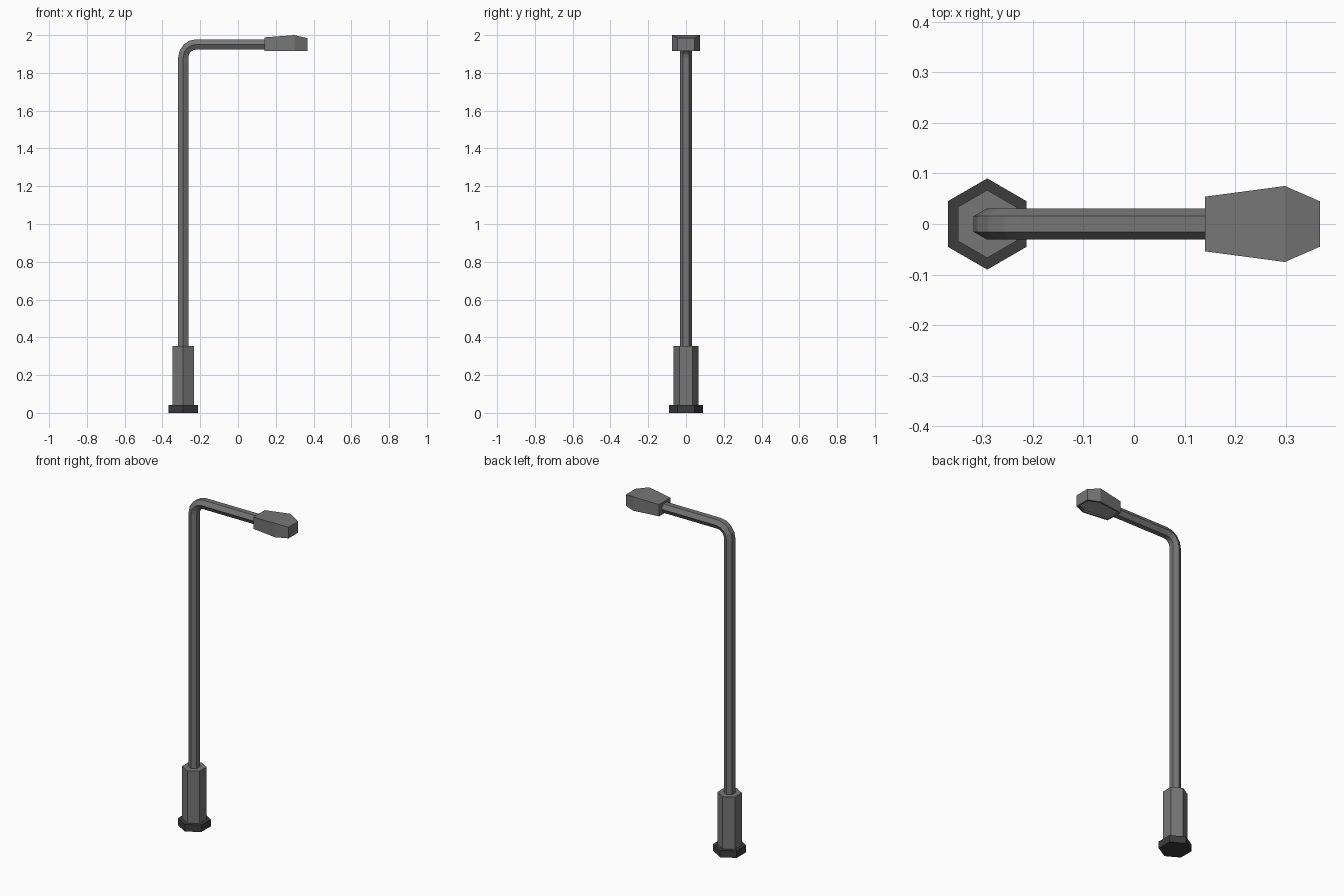
import bpy, bmesh, math
from mathutils import Vector

if "Cube" in bpy.data.objects:
    bpy.data.objects.remove(bpy.data.objects["Cube"])


def material(name, v):
    m = bpy.data.materials.new(name)
    m.diffuse_color = (v, v, v, 1)
    m.use_nodes = True
    m.node_tree.nodes["Principled BSDF"].inputs["Base Color"].default_value = m.diffuse_color
    return m


STEEL = material("grey steel", 0.18)
DARK = material("dark iron", 0.045)
GLASS = material("lamp lens grey", 0.35)
POLE_X = -0.29


def finish(name, bm, *mats):
    bmesh.ops.recalc_face_normals(bm, faces=bm.faces)
    me = bpy.data.meshes.new(name)
    bm.to_mesh(me)
    bm.free()
    for m in mats:
        me.materials.append(m)
    ob = bpy.data.objects.new(name, me)
    bpy.context.collection.objects.link(ob)
    return ob


def hex_tube(name, radius, path, mat):
    """Hexagon swept along (x, z, tilt) stations; corners point along y."""
    bm = bmesh.new()
    rings = []
    for x, z, tilt in path:
        ring = []
        for i in range(6):
            a = math.radians(60 * i)
            y, u = radius * math.cos(a), radius * math.sin(a)
            ring.append(bm.verts.new((x - u * math.cos(tilt), y, z + u * math.sin(tilt))))
        rings.append(ring)
    for a, b in zip(rings, rings[1:]):
        for i in range(6):
            j = (i + 1) % 6
            bm.faces.new((a[i], a[j], b[j], b[i]))
    bm.faces.new(rings[0])
    bm.faces.new(rings[-1])
    return finish(name, bm, mat)


# Base plate and sleeve
hex_tube("base_plate", 0.09, [(POLE_X, 0, 0), (POLE_X, 0.042, 0)], DARK)
hex_tube("base_sleeve", 0.067, [(POLE_X, 0.042, 0), (POLE_X, 0.355, 0)], STEEL)

# Pole bending into the horizontal arm
BEND, ARM_Z = 0.07, 1.951
path = [(POLE_X, 0.355, 0)]
for i in range(5):
    t = math.pi / 2 * i / 4
    path.append((POLE_X + BEND * (1 - math.cos(t)), ARM_Z - BEND + BEND * math.sin(t), t))
path.append((0.145, ARM_Z, math.pi / 2))
hex_tube("pole_and_arm", 0.031, path, STEEL)

# Lamp head: x, half width, top height
sections = [(0.14, 0.054, 1.988), (0.298, 0.075, 2.0), (0.367, 0.045, 1.984)]
BOTTOM = 1.917
bm = bmesh.new()
loops = []
for x, w, top in sections:
    loops.append([bm.verts.new(Vector(p)) for p in
                  ((x, -w, BOTTOM), (x, w, BOTTOM), (x, w, top), (x, -w, top))])
for a, b in zip(loops, loops[1:]):
    for i in (1, 2, 3):
        j = (i + 1) % 4
        bm.faces.new((a[i], a[j], b[j], b[i]))
bm.faces.new(loops[0])
bm.faces.new(loops[-1])
under = bm.faces.new([l[0] for l in loops] + [l[1] for l in reversed(loops)])
bmesh.ops.recalc_face_normals(bm, faces=bm.faces)
# Recessed lens on the underside
bmesh.ops.inset_region(bm, faces=[under], thickness=0.012)
bmesh.ops.inset_region(bm, faces=[under], thickness=0.001, depth=-0.008)
under.material_index = 1
finish("lamp_head", bm, STEEL, GLASS)
